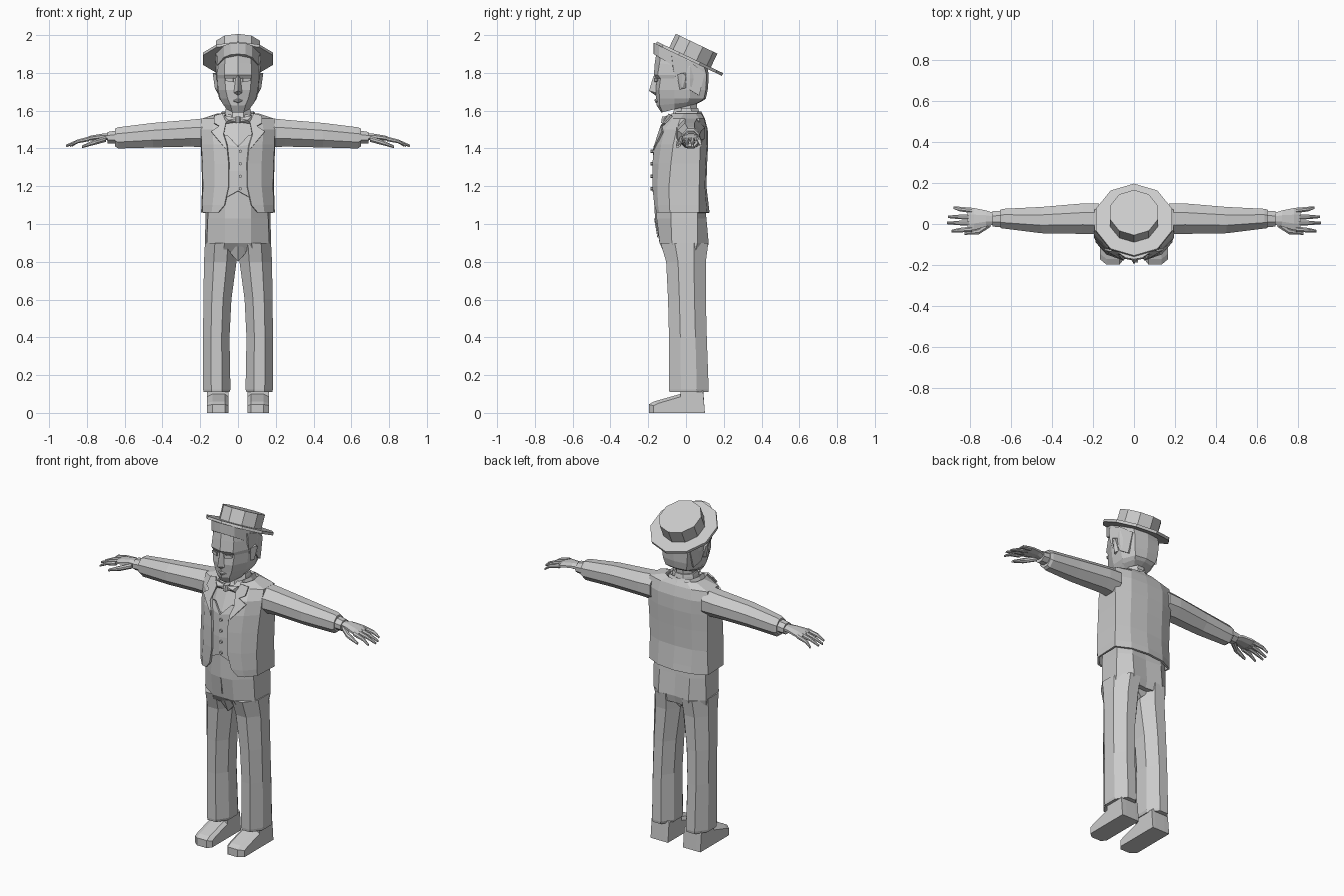
import bpy, bmesh, math
from mathutils import Vector, Matrix

grey = bpy.data.materials.new("light_grey")
grey.diffuse_color = (0.6, 0.6, 0.6, 1)


def finish(name, bm, thick=0):
    bmesh.ops.recalc_face_normals(bm, faces=bm.faces)
    me = bpy.data.meshes.new(name)
    bm.to_mesh(me)
    bm.free()
    me.materials.append(grey)
    ob = bpy.data.objects.new(name, me)
    bpy.context.collection.objects.link(ob)
    if thick:
        m = ob.modifiers.new("thickness", 'SOLIDIFY')
        m.thickness = thick
    return ob


def loft(name, rings, closed=True, caps=True, thick=0):
    bm = bmesh.new()
    vs = [[bm.verts.new(p) for p in r] for r in rings]
    n = len(vs[0])
    for a, b in zip(vs, vs[1:]):
        for i in range(n if closed else n - 1):
            j = (i + 1) % n
            bm.faces.new((a[i], a[j], b[j], b[i]))
    if caps and closed:
        bm.faces.new(vs[0])
        bm.faces.new(vs[-1])
    return finish(name, bm, thick)


def octagon(a0, a1, b0, b1, c=0.3):
    da, db = (a1 - a0) * c, (b1 - b0) * c
    return [(a0 + da, b0), (a1 - da, b0), (a1, b0 + db), (a1, b1 - db),
            (a1 - da, b1), (a0 + da, b1), (a0, b1 - db), (a0, b0 + db)]


def sym_ring(half, z, k=0, y0=0):
    """Half outline from front to back, mirrored in x; k tilts the ring."""
    pts = [(x, y, z + k * (y - y0)) for x, y in half]
    return pts + [(-x, y, h) for x, y, h in reversed(pts) if x > 1e-5]


def sym_loft(name, rows):
    rings = []
    for z, k, half in rows:
        r = sym_ring(half, z, k, -0.13)
        rings.append(r)
    return loft(name, rings)


def along_z(name, rows, s=1, c=0.3):
    return loft(name, [[(s * x, y, z) for x, y in octagon(x0, x1, y0, y1, c)]
                       for z, x0, x1, y0, y1 in rows])


def along_x(name, rows, s=1, c=0.3):
    return loft(name, [[(s * x, y, z) for y, z in octagon(y0, y1, z0, z1, c)]
                       for x, y0, y1, z0, z1 in rows])


def plate(name, pts, s=1, thick=0.009):
    bm = bmesh.new()
    bm.faces.new([bm.verts.new((s * x, y, z)) for x, y, z in pts])
    return finish(name, bm, thick)


def hull(name, pts):
    bm = bmesh.new()
    for p in pts:
        bm.verts.new(p)
    bmesh.ops.convex_hull(bm, input=bm.verts)
    return finish(name, bm)


# straw hat: tilted ten-sided brim and crown
tilt = Matrix.Translation((0, 0.018, 1.875)) @ Matrix.Rotation(math.radians(-25.5), 4, 'X')
for name, r, h0, h1 in (("hat_brim", 0.194, -0.008, 0.008), ("hat_crown", 0.122, 0, 0.088)):
    loft(name, [[tilt @ Vector((r * math.sin(i * math.pi / 5), r * math.cos(i * math.pi / 5), h))
                 for i in range(10)] for h in (h0, h1)])

# head, from jaw to the tilted top under the hat
sym_loft("head", [
    (1.59, .25, [(0, -.13), (.03, -.125), (.06, -.06), (.06, 0), (.04, .05), (0, .06)]),
    (1.63, .10, [(0, -.155), (.04, -.14), (.082, -.06), (.085, .01), (.06, .08), (0, .09)]),
    (1.665, 0, [(0, -.158), (.055, -.14), (.095, -.06), (.10, .02), (.07, .095), (0, .105)]),
    (1.71, 0, [(0, -.165), (.065, -.143), (.105, -.06), (.11, .02), (.08, .105), (0, .115)]),
    (1.77, 0, [(0, -.16), (.07, -.135), (.11, -.06), (.117, .02), (.085, .108), (0, .12)]),
    (1.79, 0, [(0, -.17), (.072, -.15), (.112, -.06), (.118, .02), (.085, .108), (0, .12)]),
    (1.85, -.12, [(0, -.165), (.07, -.14), (.112, -.06), (.118, .02), (.085, .1), (0, .115)]),
    (1.94, -.478, [(0, -.15), (.06, -.13), (.1, -.06), (.11, .02), (.08, .09), (0, .105)])])

hull("nose", [(0, -.172, 1.785), (.012, -.155, 1.78), (-.012, -.155, 1.78), (0, -.196, 1.705),
              (.022, -.16, 1.695), (-.022, -.16, 1.695), (0, -.16, 1.68)])
hull("lips", [(x, y, z) for x, y, z in ((.028, -.148, 1.653), (-.028, -.148, 1.653), (0, -.167, 1.658),
                                       (0, -.164, 1.645), (0, -.15, 1.67), (0, -.15, 1.635))])

# fringe across the forehead
loft("fringe", [sym_ring([(0, -.172), (.04, -.165), (.075, -.142), (.116, -.06), (.11, 0), (0, .0)], z, k, -.13)
                for z, k in ((1.875, -.6), (1.94, -.478))])

for s, side in ((1, "left"), (-1, "right")):
    # side hair with sideburn, ear, closed eye
    plate(side + "_hair", [(.116, -.075, 1.89), (.116, -.068, 1.82), (.112, -.05, 1.76), (.116, -.01, 1.77),
                           (.118, .02, 1.71), (.1, .07, 1.68), (.094, .1, 1.8), (.118, .02, 1.86)], s)
    hull(side + "_ear", [(s * x, y, z) for x, y, z in
         ((.10, -.04, 1.71), (.115, -.045, 1.79), (.11, .0, 1.72), (.134, -.02, 1.80),
          (.132, .0, 1.785), (.115, .0, 1.80), (.122, -.02, 1.715))])
    plate(side + "_eye", [(.025, -.16, 1.772), (.065, -.147, 1.772), (.065, -.147, 1.757),
                          (.025, -.16, 1.752)], s, .006)

    # sleeve, shirt cuff and hand
    along_x(side + "_sleeve", [(.17, -.05, .1, 1.405, 1.56), (.25, -.048, .1, 1.41, 1.552),
                               (.45, -.045, .083, 1.405, 1.535), (.635, -.022, .074, 1.4, 1.512),
                               (.65, -.02, .07, 1.41, 1.505)], s)
    along_x(side + "_cuff", [(.63, -.015, .066, 1.425, 1.497), (.69, -.013, .062, 1.425, 1.487)], s)
    along_x(side + "_palm", [(.67, 0, .05, 1.44, 1.478), (.72, -.012, .066, 1.447, 1.478),
                             (.78, -.03, .078, 1.442, 1.468), (.81, -.03, .078, 1.438, 1.456)], s)
    for i, (ya, yb, tip) in enumerate(((-.025, -.035, .89), (.005, .005, .91), (.034, .035, .905), (.066, .08, .88))):
        along_x(f"{side}_finger_{i + 1}", [(.79, ya - .013, ya + .013, 1.438, 1.463),
                                           (.85, (ya + yb) / 2 - .011, (ya + yb) / 2 + .011, 1.427, 1.447),
                                           (tip, yb - .006, yb + .006, 1.408, 1.42)], s)
    along_x(side + "_thumb", [(.70, -.015, .02, 1.435, 1.465), (.755, -.05, -.018, 1.42, 1.448),
                              (.825, -.053, -.038, 1.402, 1.416)], s)

    # trouser leg with hem
    along_z(side + "_trouser_leg", [(.11, .045, .182, -.088, .118), (.125, .04, .185, -.09, .12),
                                    (.4, .045, .185, -.09, .11), (.6, .035, .183, -.095, .105),
                                    (.8, .008, .18, -.105, .105), (.9, 0, .175, -.135, .118)], s)
    # shoe: side outline swept across its width, toe narrowed
    outline = [(-.197, 0), (-.197, .045), (-.17, .06), (-.03, .1), (-.03, .135), (.09, .135), (.1, 0)]
    loft(side + "_shoe", [[(s * x, y if y > -.1 or not edge else y + .025, z if not edge else z * .85)
                           for y, z in outline]
                          for x, edge in ((.05, 1), (.07, 0), (.135, 0), (.165, 1))])

    # jacket lapel and collar
    plate(side + "_lapel", [(.058, -.176, 1.39), (.078, -.152, 1.47), (.062, -.108, 1.55), (.085, -.092, 1.585),
                            (.125, -.08, 1.575), (.128, -.115, 1.535), (.1, -.135, 1.52), (.142, -.128, 1.49)], s, .009)
    # bow tie wing
    hull(side + "_bow", [(s * x, y, z) for x, y, z in
         ((0, -.115, 1.56), (0, -.115, 1.54), (.075, -.105, 1.575), (.068, -.105, 1.53),
          (.05, -.125, 1.55), (.07, -.075, 1.555), (0, -.08, 1.55))])

# trouser seat and waist
sym_loft("trouser_waist", [
    (.855, 0, [(0, -.095), (.08, -.12), (.165, -.06), (.17, .05), (.1, .11), (0, .1)]),
    (.9, 0, [(0, -.14), (.07, -.14), (.165, -.075), (.175, .06), (.1, .12), (0, .11)]),
    (1.03, 0, [(0, -.165), (.07, -.155), (.16, -.08), (.172, .06), (.1, .108), (0, .1)]),
    (1.2, 0, [(0, -.168), (.065, -.155), (.15, -.08), (.165, .06), (.1, .09), (0, .09)])])
hull("crotch", [(0, -.095, .80), (0, .06, .815), (.07, -.1, .88), (-.07, -.1, .88),
                (.07, .08, .88), (-.07, .08, .88), (0, -.13, .88)])
# fly seam
plate("fly", [(-.003, -.165, 1.03), (.003, -.165, 1.03), (.003, -.148, .93), (-.003, -.148, .93)], 1, .004)

# shirt and neck
sym_loft("shirt", [
    (1.2, 0, [(0, -.155), (.07, -.14), (.15, -.08), (.165, .06), (.1, .09), (0, .09)]),
    (1.42, 0, [(0, -.155), (.07, -.135), (.16, -.06), (.17, .06), (.1, .09), (0, .09)]),
    (1.53, 0, [(0, -.105), (.07, -.09), (.14, -.03), (.15, .06), (.09, .085), (0, .085)]),
    (1.58, 0, [(0, -.07), (.05, -.06), (.07, -.02), (.07, .04), (.04, .065), (0, .07)])])
along_z("collar", [(1.54, -.078, .078, -.085, .08), (1.6, -.068, .068, -.065, .068), (1.615, -.064, .064, -.06, .064)])
along_z("neck", [(1.55, -.055, .055, -.055, .055), (1.68, -.055, .055, -.055, .06)])
along_z("bow_knot", [(1.535, -.014, .014, -.132, -.09), (1.568, -.014, .014, -.127, -.08)])

# waistcoat front with pointed hem, V neck and buttons
for s, side in ((1, "left"), (-1, "right")):
    loft(side + "_waistcoat", [[(s * x, y, z) for x, y, z in row] for row in (
        [(0, -.178, 1.175), (.055, -.167, 1.145), (.13, -.115, 1.19)],
        [(0, -.178, 1.28), (.055, -.168, 1.28), (.14, -.11, 1.28)],
        [(0, -.172, 1.41), (.06, -.158, 1.42), (.15, -.09, 1.42)],
        [(.055, -.142, 1.47), (.08, -.138, 1.47), (.15, -.075, 1.47)])], closed=False, thick=.01)
for i in range(4):
    z = 1.385 - i * .066
    bm = bmesh.new()
    bmesh.ops.create_cone(bm, cap_ends=True, segments=6, radius1=.009, radius2=.009, depth=.012,
                          matrix=Matrix.Translation((.012, -.181, z)) @ Matrix.Rotation(math.pi / 2, 4, 'X'))
    finish(f"button_{i + 1}", bm)

# jacket shell, open at the front with cutaway hem
jacket = [
    (1.06, [(.105, -.155), (.14, -.142), (.188, -.085), (.195, .07), (.11, .112), (0, .125)]),
    (1.10, [(.072, -.168), (.135, -.148), (.188, -.088), (.194, .07), (.11, .108), (0, .12)]),
    (1.2, [(.05, -.178), (.125, -.152), (.186, -.09), (.19, .07), (.11, .1), (0, .108)]),
    (1.32, [(.05, -.178), (.125, -.145), (.188, -.08), (.193, .072), (.11, .105), (0, .112)]),
    (1.42, [(.06, -.168), (.13, -.132), (.194, -.068), (.197, .076), (.11, .11), (0, .117)]),
    (1.5, [(.085, -.135), (.135, -.112), (.195, -.05), (.197, .08), (.11, .11), (0, .115)]),
    (1.558, [(.075, -.095), (.125, -.07), (.192, -.03), (.192, .07), (.1, .096), (0, .1)]),
    (1.585, [(.068, -.075), (.095, -.06), (.11, -.01), (.1, .05), (.06, .08), (0, .085)])]
loft("jacket", [[(x, y, z) for x, y in h] + [(-x, y, z) for x, y in reversed(h[:-1])] for z, h in jacket],
     closed=False, thick=.012)
loft("jacket_collar", [[(x * f, y * f, z) for x, y in
                        [(.085, -.06), (.095, 0), (.075, .065), (0, .09), (-.075, .065), (-.095, 0), (-.085, -.06)]]
                       for z, f in ((1.56, 1.1), (1.595, .9))], closed=False, thick=.012)
